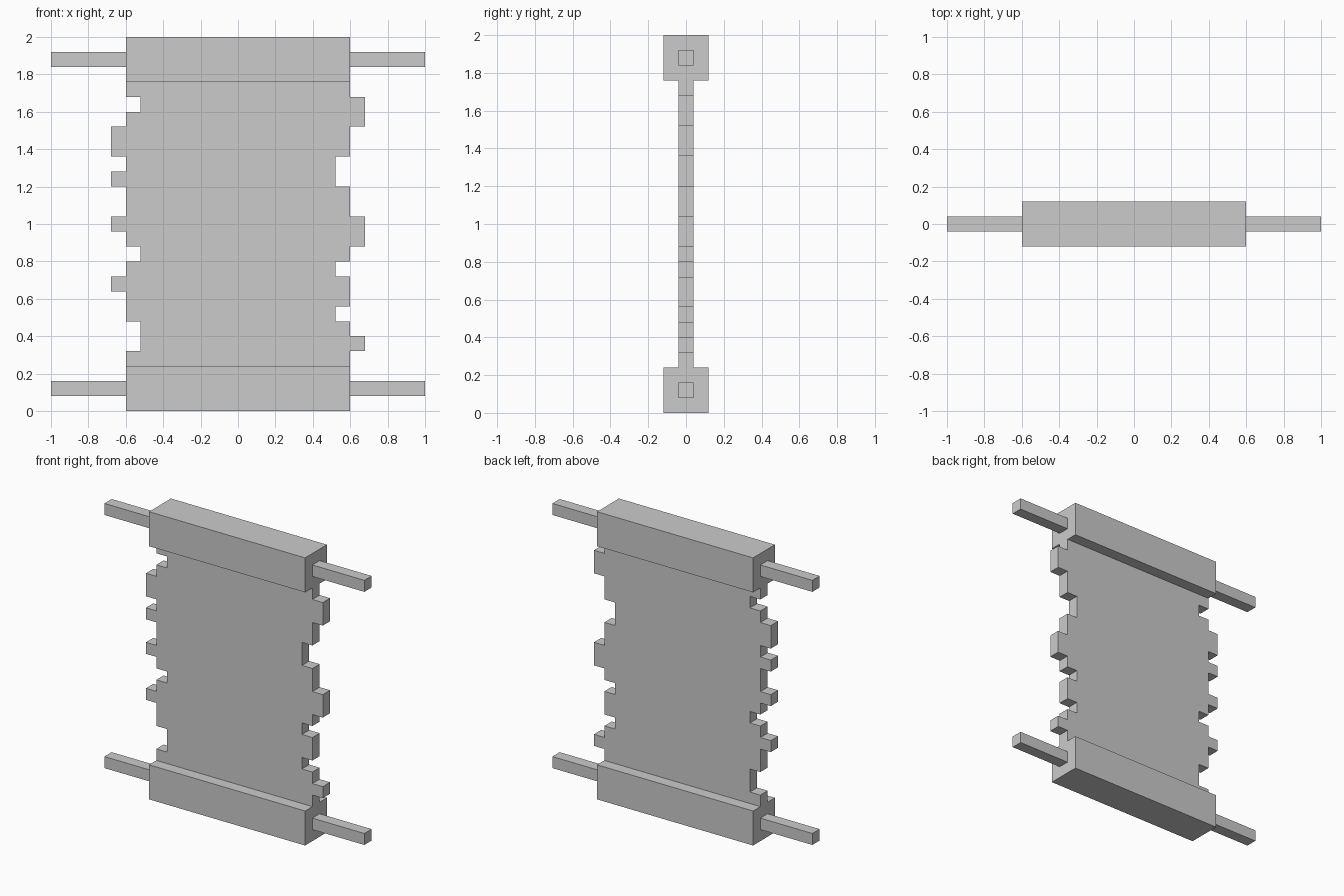
import bpy, bmesh

if "Cube" in bpy.data.objects:
    bpy.data.objects.remove(bpy.data.objects["Cube"])

U = 0.08  # size of one block step


def box(name, lo, hi):
    bm = bmesh.new()
    bmesh.ops.create_cube(bm, size=1)
    for v in bm.verts:
        v.co = [(a + b) / 2 + c * (b - a) for a, b, c in zip(lo, hi, v.co)]
    return finish(name, bm)


def finish(name, bm):
    bmesh.ops.recalc_face_normals(bm, faces=bm.faces)
    mesh = bpy.data.meshes.new(name)
    bm.to_mesh(mesh)
    bm.free()
    ob = bpy.data.objects.new(name, mesh)
    bpy.context.collection.objects.link(ob)
    return ob


def torn_edge(side, steps):
    """Stepped edge from bottom to top: + sticks out, - cuts in, one sign per row."""
    offset = {"0": 0, "+": U, "-": -U}
    pts, last = [], None
    for i, s in enumerate(steps):
        if s != last:
            z = 0.24 + i * U
            if last is not None:
                pts.append((side * (0.6 + offset[last]), z))
            pts.append((side * (0.6 + offset[s]), z))
        last = s
    pts.append((side * (0.6 + offset[last]), 1.76))
    return pts


# Rollers with a square handle at each end
for label, z in (("bottom", 0.12), ("top", 1.88)):
    box(label + "_roller", (-0.6, -0.12, z - 0.12), (0.6, 0.12, z + 0.12))
    for side, x0, x1 in (("left", -1, -0.6), ("right", 0.6, 1)):
        box(f"{label}_{side}_handle", (x0, -U / 2, z - U / 2), (x1, U / 2, z + U / 2))

# Parchment sheet with ragged sides
outline = torn_edge(1, "0+0-00-0++00--00++0")
outline += torn_edge(-1, "0--00+0-0+00+0++0-0")[::-1]
bm = bmesh.new()
face = bm.faces.new([bm.verts.new((x, -U / 2, z)) for x, z in outline])
ext = bmesh.ops.extrude_face_region(bm, geom=[face], use_keep_orig=True)
bmesh.ops.translate(bm, vec=(0, U, 0),
                    verts=[g for g in ext["geom"] if isinstance(g, bmesh.types.BMVert)])
finish("parchment_sheet", bm)
